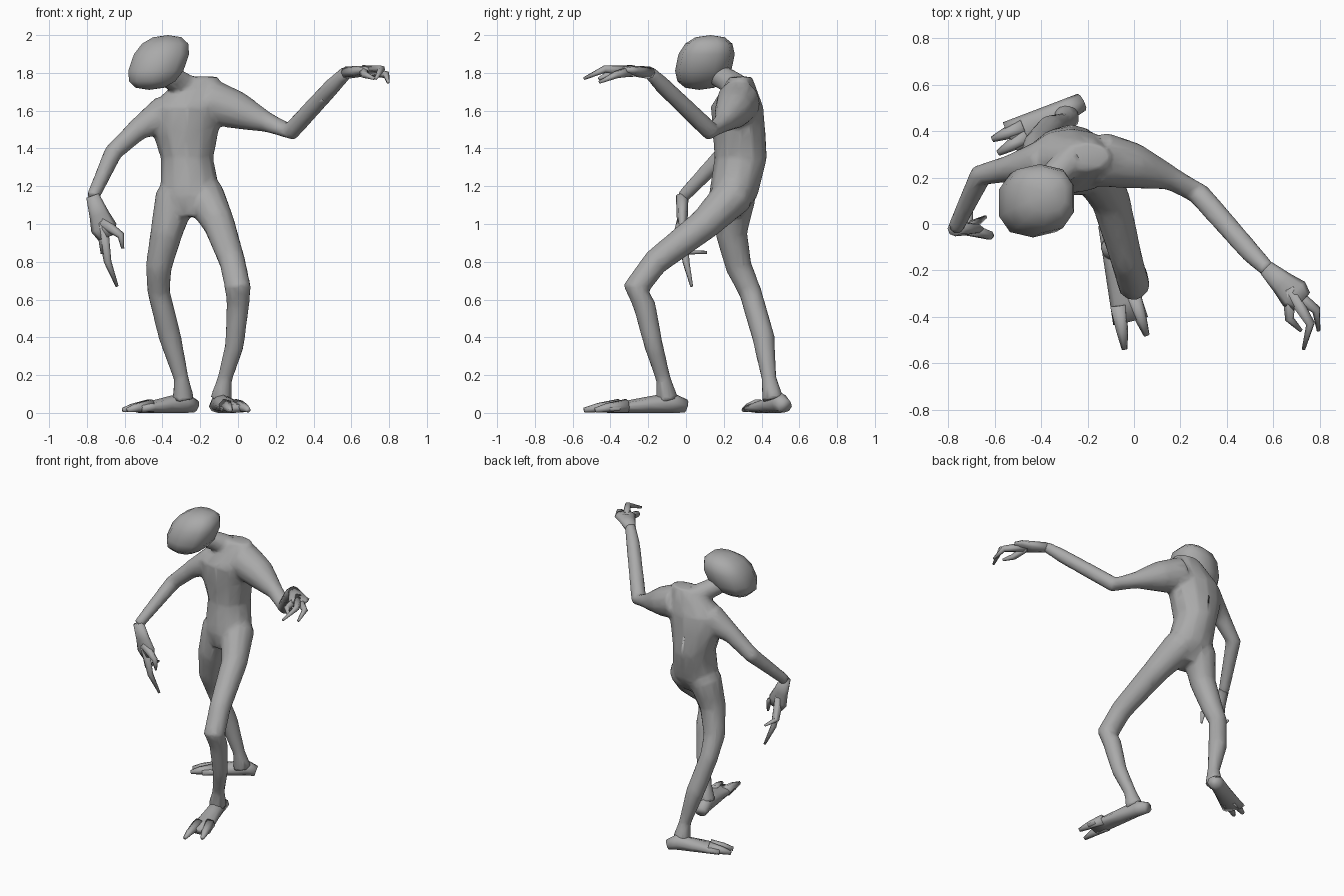
import bpy, bmesh, math
from mathutils import Vector, Matrix

if "Cube" in bpy.data.objects:
    bpy.data.objects.remove(bpy.data.objects["Cube"], do_unlink=True)

grey = (0.4, 0.4, 0.4, 1)
skin = bpy.data.materials.new("grey_skin")
skin.use_nodes = True
skin.diffuse_color = grey
skin.node_tree.nodes["Principled BSDF"].inputs["Base Color"].default_value = grey

SIDEWAYS = Vector((1, 0, 0))
UPWARD = Vector((0, 0, 1))


def tube(bm, joints, reference=SIDEWAYS, level=False, sides=12):
    """Loft joints (x, y, z, radius along reference, radius across) into a closed tube."""
    centres = [Vector(joint[:3]) for joint in joints]
    loops = []
    for index, joint in enumerate(joints):
        following = centres[min(index + 1, len(centres) - 1)]
        previous = centres[max(index - 1, 0)]
        axis = UPWARD if level else (following - previous).normalized()
        along = (reference - axis * reference.dot(axis)).normalized()
        across = axis.cross(along)
        loop = []
        for side in range(sides):
            angle = math.tau * side / sides
            offset = along * joint[3] * math.cos(angle) + across * joint[-1] * math.sin(angle)
            loop.append(bm.verts.new(centres[index] + offset))
        loops.append(loop)
    for lower, upper in zip(loops, loops[1:]):
        for side in range(sides):
            after = (side + 1) % sides
            bm.faces.new((lower[side], lower[after], upper[after], upper[side]))
    bm.faces.new(reversed(loops[0]))
    bm.faces.new(loops[-1])


def finish(name, bm):
    """Turn the bmesh into a smooth grey object."""
    bmesh.ops.recalc_face_normals(bm, faces=bm.faces)
    for face in bm.faces:
        face.smooth = True
    mesh = bpy.data.meshes.new(name)
    bm.to_mesh(mesh)
    bm.free()
    mesh.materials.append(skin)
    result = bpy.data.objects.new(name, mesh)
    bpy.context.collection.objects.link(result)
    return result


# Joints of each body part, from the trunk outward
torso = dict(
    crotch=(-.25, .22, 1.04, .11, .08),
    hips=(-.25, .25, 1.15, .16, .13),
    waist=(-.27, .29, 1.35, .14, .14),
    ribs=(-.28, .28, 1.5, .18, .14),
    chest=(-.27, .27, 1.62, .2, .14),
    collar=(-.2, .29, 1.78, .1, .06),
)
neck = dict(
    base=(-.24, .3, 1.68, .09),
    middle=(-.31, .24, 1.75, .065),
    skull=(-.4, .15, 1.8, .06),
)
left_arm = dict(
    breast=(-.15, .28, 1.65, .12),
    shoulder=(0, .25, 1.6, .1),
    upper_arm=(.15, .2, 1.54, .055),
    elbow=(.28, .13, 1.49, .05),
    forearm=(.5, -.12, 1.73, .045),
    wrist=(.58, -.2, 1.81, .035),
)
right_arm = dict(
    shoulder=(-.38, .27, 1.59, .1),
    upper_arm=(-.53, .24, 1.5, .06),
    elbow=(-.66, .21, 1.38, .05),
    wrist=(-.77, -.02, 1.14, .035),
)
left_leg = dict(
    pelvis=(-.21, .29, 1.25, .07),
    hip=(-.18, .25, 1.15, .11),
    thigh=(-.1, .1, 1, .085),
    above_knee=(-.03, -.16, .8, .07),
    knee=(0, -.265, .66, .07),
    below_knee=(0, -.22, .57, .06),
    calf=(-.02, -.17, .35, .05),
    ankle=(-.07, -.12, .18, .04),
    heel=(-.09, -.1, .07, .06),
)
right_leg = dict(
    pelvis=(-.3, .28, 1.25, .07),
    hip=(-.33, .26, 1.14, .11),
    thigh=(-.38, .24, .95, .085),
    above_knee=(-.42, .28, .77, .07),
    knee=(-.42, .34, .64, .06),
    calf=(-.36, .41, .4, .06),
    ankle=(-.3, .44, .18, .04),
    heel=(-.29, .46, .07, .06),
)

# Body: all of these fused into one skin
body_mesh = bmesh.new()
tube(body_mesh, list(torso.values()), level=True)
for limb in (neck, left_arm, right_arm, left_leg, right_leg):
    tube(body_mesh, list(limb.values()))
body = finish("body", body_mesh)
fuse = body.modifiers.new("fuse", 'REMESH')
fuse.mode = 'VOXEL'
fuse.voxel_size = 0.012
fuse.use_smooth_shade = True
soften = body.modifiers.new("soften", 'SMOOTH')
soften.iterations = 8
reduce = body.modifiers.new("reduce", 'DECIMATE')
reduce.ratio = 0.12

# Head: a coarse, slightly boxy egg leaning to the right at the chin
head = bmesh.new()
bmesh.ops.create_uvsphere(head, u_segments=10, v_segments=7, radius=1)
lean = Matrix.Diagonal((.155, .152, .145))
lean[0][2], lean[1][2] = .05, .03
for vert in head.verts:
    boxy = Vector([math.copysign(abs(c) ** .8, c) for c in vert.co])
    vert.co = lean @ boxy + Vector((-.42, .1, 1.855))
finish("head", head)


def digit(bm, path, thickness, tip):
    """Finger or toe that tapers evenly toward its tip."""
    last = len(path) - 1
    joints = [(*point, thickness + (tip - thickness) * index / last)
              for index, point in enumerate(path)]
    tube(bm, joints, reference=UPWARD + SIDEWAYS, sides=6)


def hand(name, wrist, knuckles, thin_side, width_first, fingers):
    """Flat palm with fingers, each given by its bend and its tip."""
    bm = bmesh.new()
    wrist, knuckles = Vector(wrist), Vector(knuckles)
    palm = []
    for step, width, thickness in ((0, .035, .033), (.5, .053, .03), (.85, .07, .025), (1.1, .05, .015)):
        radii = (width, thickness) if width_first else (thickness, width)
        palm.append((*wrist.lerp(knuckles, step), *radii))
    tube(bm, palm, reference=thin_side, sides=8)
    for bend, tip in fingers:
        digit(bm, (wrist.lerp(knuckles, .7), bend, tip), thickness=.032, tip=.008)
    finish(name, bm)


hand("left_hand", (.57, -.19, 1.8), (.71, -.32, 1.815), UPWARD, False, (
    ((.67, -.41, 1.79), (.72, -.46, 1.77)),
    ((.76, -.43, 1.82), (.73, -.54, 1.77)),
    ((.785, -.37, 1.79), (.795, -.46, 1.75)),
))
hand("right_hand", (-.77, -.02, 1.15), (-.7, -.02, .95), SIDEWAYS, True, (
    ((-.62, -.05, .94), (-.61, -.05, .87)),
    ((-.69, 0, .8), (-.64, .03, .67)),
    ((-.71, 0, .85), (-.7, .11, .85)),
))


def foot(name, heel, toes):
    """Wedge that widens and flattens from the heel, ending in two blunt toes."""
    bm = bmesh.new()
    heel = Vector((*heel, 0))
    tips = [Vector((*toe, 0)) for toe in toes]
    ball = (tips[0] + tips[1]) / 2
    sole = []
    for step in (0, .15, .4, .65, .82):
        height = .035 if step == 0 else .062 - .048 * step
        width = .04 + .045 * step
        sole.append((*(heel.lerp(ball, step) + UPWARD * height), height, width))
    tube(bm, sole, reference=UPWARD, sides=8)
    for tip in tips:
        root = heel.lerp(tip, .65) + UPWARD * .038
        digit(bm, (root, heel.lerp(tip, .86) + UPWARD * .028, tip + UPWARD * .015),
              thickness=.038, tip=.013)
    finish(name, bm)


foot("left_foot", (-.115, 0), ((-.04, -.54), (.055, -.48)))
foot("right_foot", (-.225, .525), ((-.61, .365), (-.585, .305)))
